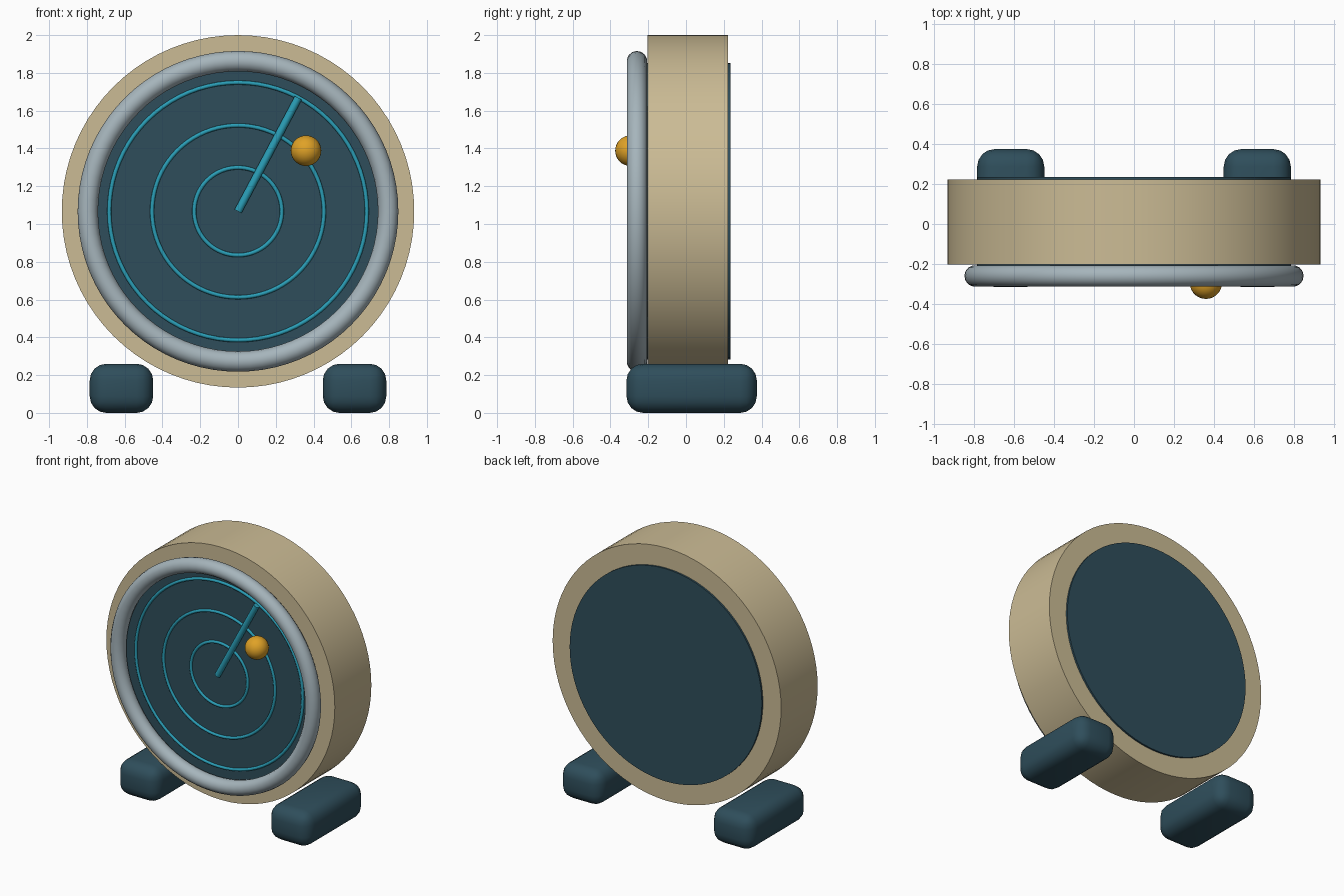
import bpy, math

if "Cube" in bpy.data.objects:
    bpy.data.objects.remove(bpy.data.objects["Cube"])

CZ = 1.067                      # height of the dial centre
FACE = (math.pi / 2, 0, 0)      # turns z-axis primitives to face front


def material(name, rgb):
    m = bpy.data.materials.new(name)
    m.diffuse_color = (*rgb, 1)
    m.use_nodes = True
    m.node_tree.nodes["Principled BSDF"].inputs["Base Color"].default_value = m.diffuse_color
    return m


tan = material("tan", (0.60, 0.50, 0.30))
navy = material("dark blue", (0.028, 0.076, 0.105))
cyan = material("cyan", (0.023, 0.34, 0.47))
grey = material("blue grey", (0.38, 0.46, 0.50))
amber = material("amber", (0.74, 0.36, 0.02))


def finish(name, mat, angle=35):
    o = bpy.context.object
    o.name = name
    o.data.materials.append(mat)
    bpy.ops.object.shade_smooth_by_angle(angle=math.radians(angle))
    return o


def disc(name, mat, r, y0, y1):
    bpy.ops.mesh.primitive_cylinder_add(vertices=80, radius=r, depth=y1 - y0,
                                        location=(0, (y0 + y1) / 2, CZ), rotation=FACE)
    return finish(name, mat)


def ring(name, mat, major, minor, y, sides):
    bpy.ops.mesh.primitive_torus_add(major_radius=major, minor_radius=minor,
                                     major_segments=80, minor_segments=sides,
                                     location=(0, y, CZ), rotation=FACE)
    return finish(name, mat, 80)


# Drum casing, with the dark screen and back panel standing slightly proud
disc("casing", tan, 0.933, -0.203, 0.223)
disc("screen", navy, 0.785, -0.216, -0.15)
disc("back_panel", navy, 0.785, 0.17, 0.236)

# Bezel and range rings
ring("bezel", grey, 0.795, 0.054, -0.26, 14)
for i, r in enumerate((0.232, 0.455, 0.682)):
    ring(f"range_ring_{i + 1}", cyan, r, 0.011, -0.217, 8)

# Sweep hand
a, length = math.radians(28), 0.68
bpy.ops.mesh.primitive_cylinder_add(
    vertices=16, radius=0.021, depth=length, rotation=(0, a, 0),
    location=(math.sin(a) * length / 2, -0.237, CZ + math.cos(a) * length / 2))
finish("sweep_hand", cyan)

# Target blip
bpy.ops.mesh.primitive_uv_sphere_add(segments=28, ring_count=16, radius=0.081,
                                     location=(0.36, -0.294, 1.388))
finish("blip", amber, 60)

# Rounded feet
for side, name in ((-1, "left_foot"), (1, "right_foot")):
    bpy.ops.mesh.primitive_cube_add(size=1, location=(side * 0.617, 0.03, 0.13))
    o = bpy.context.object
    o.scale = (0.336, 0.69, 0.26)
    bpy.ops.object.transform_apply(location=False, rotation=False, scale=True)
    b = o.modifiers.new("round", "BEVEL")
    b.width, b.segments = 0.088, 4
    bpy.ops.object.modifier_apply(modifier=b.name)
    finish(name, navy, 40)
